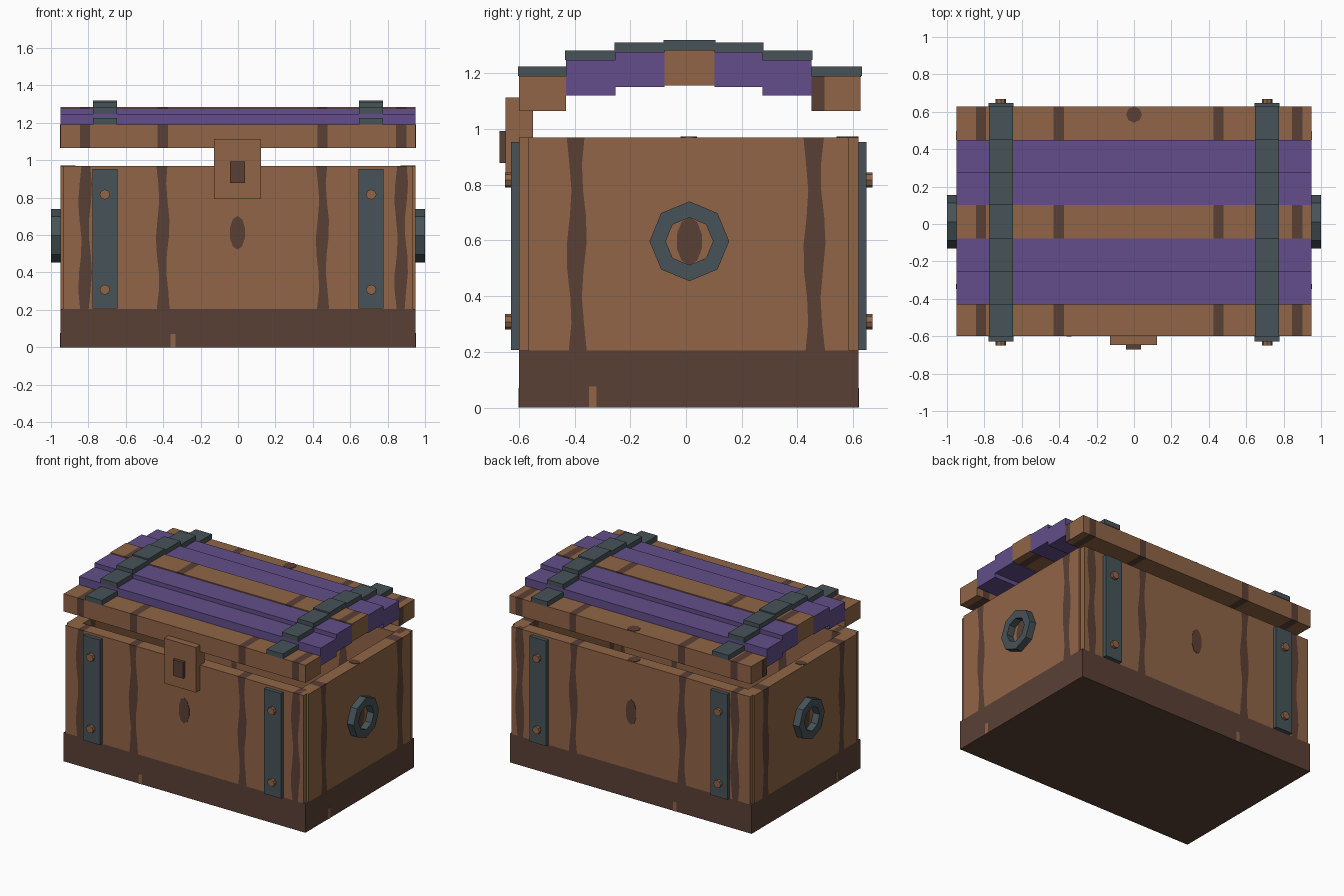
import bpy, bmesh, math
from mathutils import Matrix, Vector

if "Cube" in bpy.data.objects:
    bpy.data.objects.remove(bpy.data.objects["Cube"])


def material(name, rgb):
    m = bpy.data.materials.new(name)
    m.diffuse_color = (*rgb, 1)
    m.use_nodes = True
    m.node_tree.nodes["Principled BSDF"].inputs["Base Color"].default_value = m.diffuse_color
    return m


WOOD = material("wood", (0.28, 0.13, 0.061))
DARK = material("dark_wood", (0.102, 0.051, 0.036))
PURPLE = material("purple_wood", (0.122, 0.076, 0.254))
IRON = material("iron", (0.063, 0.087, 0.098))

LONG_GRAIN = [(-0.845, -0.79), (-0.43, -0.375), (0.425, 0.478), (0.845, 0.90)]
SIDE_GRAIN = [(-0.42, -0.365), (0.43, 0.492)]


def finish(bm, name, *mats):
    bmesh.ops.recalc_face_normals(bm, faces=bm.faces)
    me = bpy.data.meshes.new(name)
    bm.to_mesh(me)
    bm.free()
    ob = bpy.data.objects.new(name, me)
    bpy.context.collection.objects.link(ob)
    for m in mats:
        me.materials.append(m)
    return ob


def box(name, xr, yr, zr, mat, grain=(), axis=0, levels=()):
    """Box from ranges; grain bands along an axis become dark wood faces."""
    bm = bmesh.new()
    size = Vector([r[1] - r[0] for r in (xr, yr, zr)])
    mid = Vector([(r[1] + r[0]) / 2 for r in (xr, yr, zr)])
    bmesh.ops.create_cube(bm, size=1, matrix=Matrix.Translation(mid) @ Matrix.Diagonal((*size, 1)))
    cuts = [(axis, e) for band in grain for e in band] + [(2, z) for z in levels]
    for ax, e in cuts:
        co, no = Vector(), Vector()
        co[ax], no[ax] = e, 1
        bmesh.ops.bisect_plane(bm, geom=bm.verts[:] + bm.edges[:] + bm.faces[:],
                               plane_co=co, plane_no=no)
    for f in bm.faces:
        c = f.calc_center_median()[axis]
        f.material_index = int(any(a < c < b for a, b in grain))
    # slight waviness of the grain edges on tall panels
    if levels:
        edges = [e for band in grain for e in band]
        for v in bm.verts:
            if any(abs(v.co[axis] - e) < 1e-4 for e in edges):
                v.co[axis] += 0.009 * math.sin(v.co[axis] * 37 + v.co.z * 14)
    return finish(bm, name, mat, DARK)


def disc(name, center, axis, radii, depth, mat, sides=8):
    """Flat prism facing along x, y or z; radii are in-plane (across, up)."""
    bm = bmesh.new()
    rot = (Matrix.Rotation(math.pi / 2, 4, 'Z') @ Matrix.Rotation(math.pi / 2, 4, 'X'),
           Matrix.Rotation(math.pi / 2, 4, 'X'), Matrix())[axis]
    bmesh.ops.create_cone(bm, cap_ends=True, segments=sides, radius1=1, radius2=1, depth=depth,
                          matrix=Matrix.Translation(center) @ rot
                          @ Matrix.Diagonal((radii[0], radii[1], 1, 1)))
    return finish(bm, name, mat)


def ring(name, x0, x1, cy, cz, outer, inner, mat, sides=8):
    bm = bmesh.new()
    rows = []
    for i in range(sides):
        a = 2 * math.pi * i / sides
        rows.append([bm.verts.new((x, cy + r * math.cos(a), cz + r * math.sin(a)))
                     for x, r in ((x0, outer), (x1, outer), (x1, inner), (x0, inner))])
    for i in range(sides):
        p, q = rows[i], rows[(i + 1) % sides]
        for k in range(4):
            n = (k + 1) % 4
            bm.faces.new((p[k], p[n], q[n], q[k]))
    return finish(bm, name, mat)


# Base block with small pale flecks
box("base", (-0.95, 0.95), (-0.60, 0.62), (0, 0.205), DARK)
for s, y in ((-1, -0.60), (1, 0.62)):
    box("base_fleck", (-0.36, -0.335), (y - 0.002, y + 0.002), (0, 0.07), WOOD)
    box("base_fleck_side", (s * 0.95 - 0.002, s * 0.95 + 0.002), (-0.348, -0.322), (0, 0.075), WOOD)

# Hollow body walls, notched at the corners
LEVELS = [0.205 + 0.765 * i / 8 for i in range(1, 8)]
WALL = (0.205, 0.97)
box("front_wall", (-0.936, 0.936), (-0.60, -0.51), WALL, WOOD, LONG_GRAIN, 0, LEVELS)
box("back_wall", (-0.936, 0.936), (0.53, 0.62), WALL, WOOD, LONG_GRAIN, 0, LEVELS)
for s in (-1, 1):
    xs = sorted((s * 0.86, s * 0.95))
    box("side_wall", xs, (-0.565, 0.585), WALL, WOOD, SIDE_GRAIN, 1, LEVELS)

# Wood knots
for y in (-0.60, 0.62):
    disc("wall_knot", (-0.003, y, 0.612), 1, (0.042, 0.09), 0.006, DARK, 10)
disc("rim_knot", (0, 0.58, 0.97), 2, (0.04, 0.04), 0.006, DARK)
disc("lid_knot", (0, 0.585, 1.19), 2, (0.042, 0.043), 0.006, DARK)
for s in (-1, 1):
    disc("side_knot", (s * 0.95, 0.012, 0.597), 0, (0.047, 0.086), 0.006, DARK, 10)
    disc("side_rim_knot", (s * 0.91, 0.01, 0.97), 2, (0.04, 0.03), 0.006, DARK)

# Stepped lid planks and the iron strap pieces lying on them
LID = [(-0.60, -0.43, 1.065, 1.19, WOOD, 0.035),
       (-0.43, -0.253, 1.12, 1.247, PURPLE, 0.035),
       (-0.253, -0.077, 1.15, 1.277, PURPLE, 0.033),
       (-0.077, 0.102, 1.157, 1.284, WOOD, 0.036),
       (0.102, 0.275, 1.15, 1.277, PURPLE, 0.033),
       (0.275, 0.45, 1.12, 1.247, PURPLE, 0.035),
       (0.45, 0.627, 1.065, 1.19, WOOD, 0.035)]
for y0, y1, z0, z1, mat, thick in LID:
    box("lid_plank", (-0.95, 0.95), (y0, y1), (z0, z1), mat, LONG_GRAIN if mat == WOOD else ())
    for s in (-1, 1):
        xs = sorted((s * 0.648, s * 0.775))
        box("lid_strap", xs, (y0 - 0.004, y1 + 0.004), (z1, z1 + thick), IRON)
for s in (-1, 1):
    box("plank_end_grain", (s * 0.95 - 0.002, s * 0.95 + 0.002), (0.45, 0.497), (1.065, 1.19), DARK)

# Vertical body straps with rivets, and side ring handles
for s in (-1, 1):
    xs = sorted((s * 0.645, s * 0.778))
    for wall_y, out in ((-0.60, -1), (0.62, 1)):
        box("body_strap", xs, sorted((wall_y, wall_y + out * 0.028)), (0.207, 0.953), IRON)
        for z in (0.308, 0.817):
            disc("rivet", (s * 0.712, wall_y + out * 0.037, z), 1, (0.028, 0.027), 0.024, WOOD)
    ring("ring_handle", s * 0.945, s * 1.0, 0.012, 0.597, 0.143, 0.085, IRON)

# Lock plate and keyhole block
box("lock_plate", (-0.128, 0.123), (-0.648, -0.55), (0.793, 1.113), WOOD)
box("keyhole", (-0.043, 0.038), (-0.67, -0.645), (0.878, 0.992), DARK)
